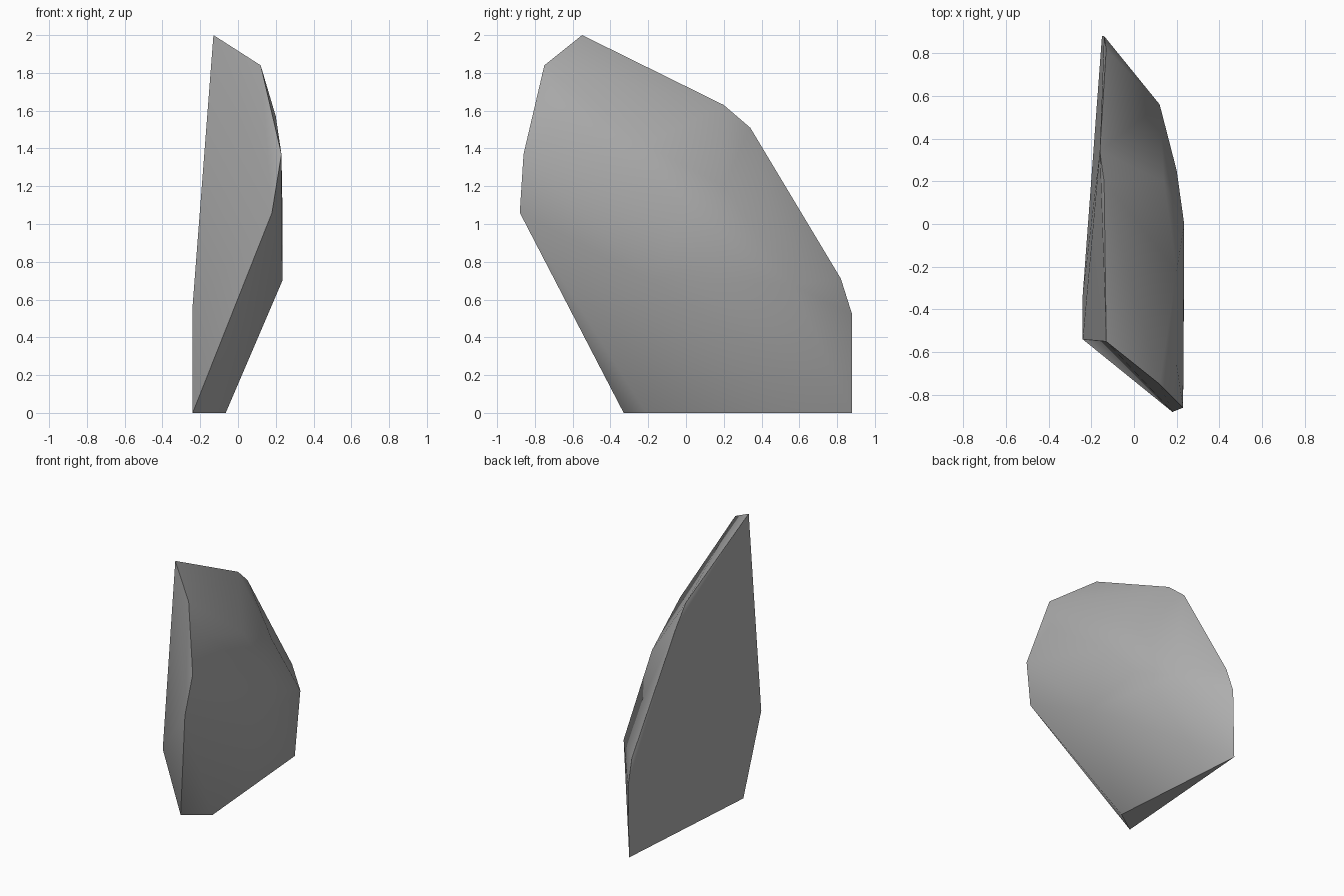
import bpy, bmesh, math

cube = bpy.data.objects.get("Cube")
if cube:
    bpy.data.objects.remove(cube, do_unlink=True)

# Single stone colour
stone = bpy.data.materials.new("stone_grey")
stone.use_nodes = True
colour = (0.42, 0.42, 0.42, 1)
stone.diffuse_color = colour
stone.node_tree.nodes["Principled BSDF"].inputs["Base Color"].default_value = colour

# Rim of the flat side, running round from the foot
flat_side = [(-.24, -.33, 0), (-.24, -.54, .57), (-.13, -.55, 2), (-.14, .2, 1.63),
             (-.16, .34, 1.51), (-.13, .82, .71), (-.14, .88, .52), (-.15, .88, 0)]
# Front edge, from the crown to the foot
front_edge = [(.12, -.75, 1.84), (.23, -.86, 1.37), (.18, -.88, 1.06), (-.065, -.21, 0)]
# Corners of the bulging side
bulge = [(.2, -.66, 1.57), (.2, -.22, 1.42), (.235, 0, 1.1), (.235, -.18, .7),
         (.14, .2, 1.2), (.2, .25, .82), (.12, .56, .68)]

# Chipped slab wrapped tightly around its corners
bm = bmesh.new()
for p in flat_side + front_edge + bulge:
    bm.verts.new(p)
hull = bmesh.ops.convex_hull(bm, input=bm.verts)
spare = {g for g in hull["geom_interior"] + hull["geom_unused"] if isinstance(g, bmesh.types.BMVert)}
bmesh.ops.delete(bm, geom=list(spare), context="VERTS")
bmesh.ops.recalc_face_normals(bm, faces=bm.faces)
mesh = bpy.data.meshes.new("rock_slab")
bm.to_mesh(mesh)
bm.free()
mesh.materials.append(stone)
rock = bpy.data.objects.new("rock_slab", mesh)
bpy.context.collection.objects.link(rock)

# Soft facets with crisp outer edges
bpy.ops.object.select_all(action="DESELECT")
rock.select_set(True)
bpy.context.view_layer.objects.active = rock
bpy.ops.object.shade_smooth_by_angle(angle=math.radians(40))
